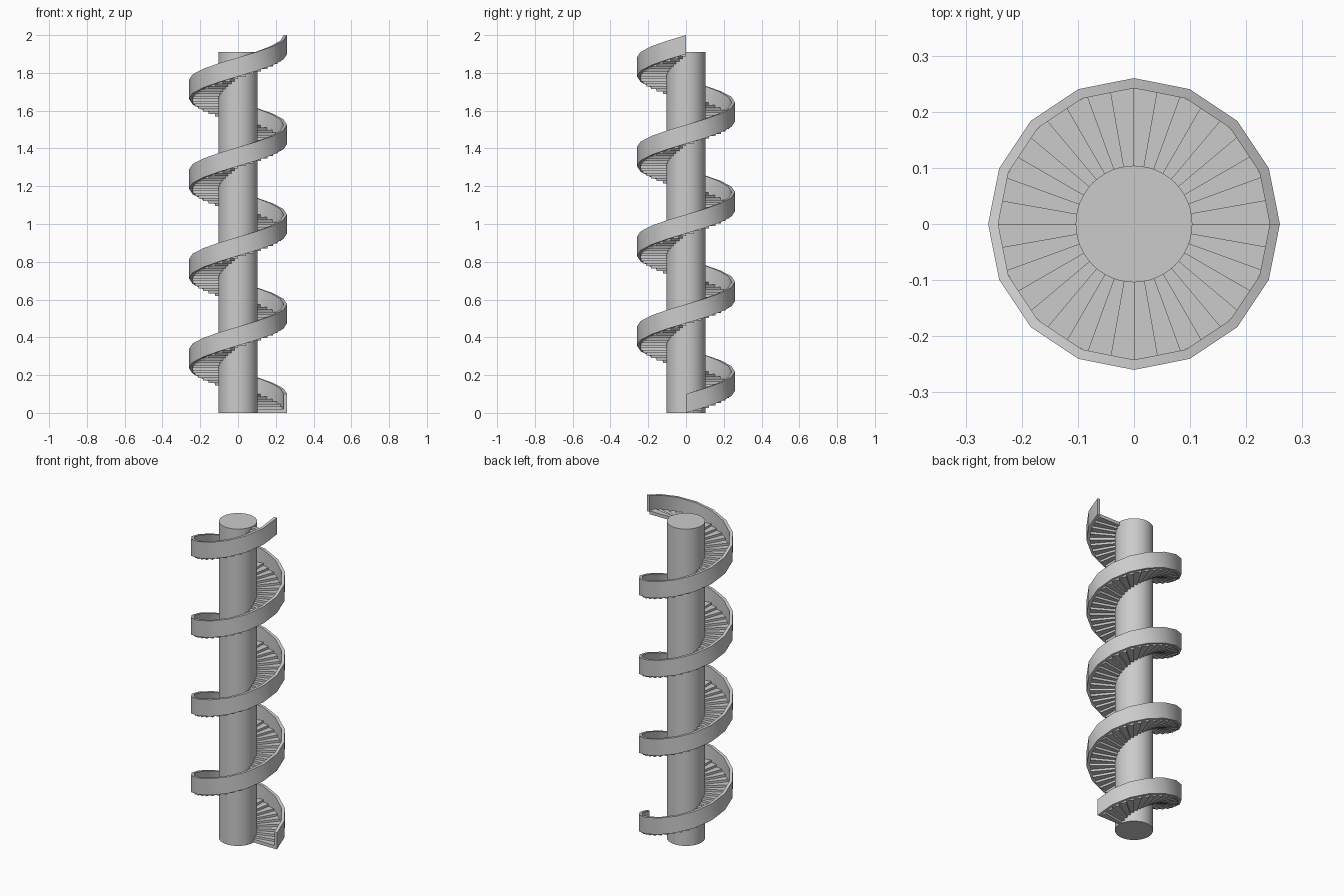
import bpy, bmesh, math

if "Cube" in bpy.data.objects:
    bpy.data.objects.remove(bpy.data.objects["Cube"])

TURNS, PITCH = 4, 0.475
R_COL, R_IN, R_OUT = 0.104, 0.242, 0.26
BAND_H, BAND_SIDES, STEPS = 0.1, 16, 36


def polar(r, a, z):
    return (r * math.cos(a), r * math.sin(a), z)


def finish(bm, name):
    bmesh.ops.recalc_face_normals(bm, faces=bm.faces[:])
    me = bpy.data.meshes.new(name)
    bm.to_mesh(me)
    bm.free()
    ob = bpy.data.objects.new(name, me)
    bpy.context.collection.objects.link(ob)
    return ob


def smooth(ob):
    bpy.ops.object.select_all(action='DESELECT')
    ob.select_set(True)
    bpy.context.view_layer.objects.active = ob
    bpy.ops.object.shade_smooth_by_angle(angle=math.radians(30))


def bridge(bm, a, b):
    for k in range(len(a)):
        n = (k + 1) % len(a)
        bm.faces.new((a[k], a[n], b[n], b[k]))


# Central column
bpy.ops.mesh.primitive_cylinder_add(vertices=48, radius=R_COL, depth=1.91, location=(0, 0, 0.955))
column = bpy.context.object
column.name = "central_column"
smooth(column)

# Helical outer wall: rectangular section swept up 4 turns, 16 segments each
bm = bmesh.new()
rings = []
for i in range(TURNS * BAND_SIDES + 1):
    a = 2 * math.pi * i / BAND_SIDES
    z = PITCH * i / BAND_SIDES
    rings.append([bm.verts.new(polar(r, a, z + h)) for r, h in
                  ((R_IN, 0), (R_OUT, 0), (R_OUT, BAND_H), (R_IN, BAND_H))])
for a, b in zip(rings, rings[1:]):
    bridge(bm, a, b)
bm.faces.new(rings[0])
bm.faces.new(rings[-1])
smooth(finish(bm, "spiral_side_wall"))

# Wedge treads, each one rise above the last
bm = bmesh.new()
rise, da = PITCH / STEPS, 2 * math.pi / STEPS
for i in range(TURNS * STEPS):
    a0, a1, z = i * da, (i + 1) * da, i * rise
    low, top = [[bm.verts.new(polar(r, a, z + h)) for r, a in
                 ((R_COL - 0.01, a0), (R_IN, a0), (R_IN, a1), (R_COL - 0.01, a1))]
                for h in (0, 0.02)]
    bridge(bm, low, top)
    bm.faces.new(low)
    bm.faces.new(top)
finish(bm, "stair_treads")
